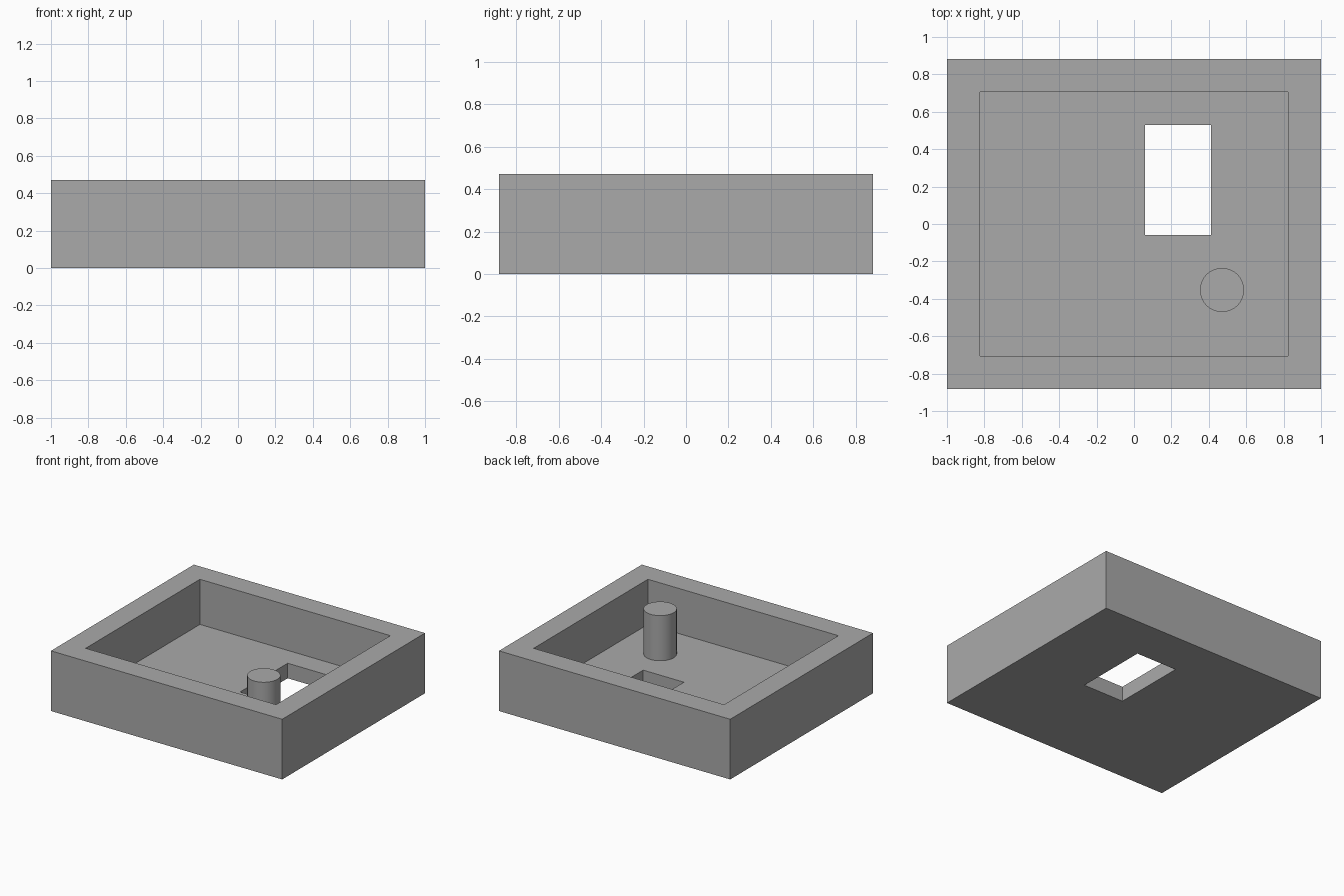
import bpy

# Remove the default cube
default = bpy.data.objects.get("Cube")
if default:
    bpy.data.objects.remove(default, do_unlink=True)

# One modelling unit; the tray is 17 x 15 x 4 units
U = 2 / 17
FLOOR = 1 * U
HEIGHT = 4 * U

grey = bpy.data.materials.new("plain grey")
grey.use_nodes = True
colour = (0.4, 0.4, 0.4, 1)
grey.diffuse_color = colour
grey.node_tree.nodes["Principled BSDF"].inputs["Base Color"].default_value = colour


def box(name, low, high):
    """Axis-aligned box between two corners."""
    centre = [(a + b) / 2 for a, b in zip(low, high)]
    bpy.ops.mesh.primitive_cube_add(size=1, location=centre)
    ob = bpy.context.object
    ob.name = name
    ob.scale = [b - a for a, b in zip(low, high)]
    bpy.ops.object.transform_apply(location=True, rotation=False, scale=True)
    ob.data.materials.append(grey)
    return ob


def cut(target, cutter):
    """Subtract the cutter from the target, then discard it."""
    mod = target.modifiers.new("cut", "BOOLEAN")
    mod.operation = "DIFFERENCE"
    mod.solver = "EXACT"
    mod.object = cutter
    bpy.context.view_layer.objects.active = target
    bpy.ops.object.modifier_apply(modifier=mod.name)
    bpy.data.objects.remove(cutter, do_unlink=True)


# Open tray: solid block, hollowed from above, with a window through the floor
tray = box("tray", (-8.5 * U, -7.5 * U, 0), (8.5 * U, 7.5 * U, HEIGHT))
cut(tray, box("pocket_cutter", (-7 * U, -6 * U, FLOOR), (7 * U, 6 * U, HEIGHT + U)))
cut(tray, box("window_cutter", (0.5 * U, -0.5 * U, -U), (3.5 * U, 4.5 * U, 2 * U)))

# Round post standing on the floor, level with the rim
bpy.ops.mesh.primitive_cylinder_add(
    vertices=64, radius=U, depth=HEIGHT - FLOOR,
    location=(4 * U, -3 * U, (HEIGHT + FLOOR) / 2))
post = bpy.context.object
post.name = "post"
post.data.materials.append(grey)
bpy.ops.object.shade_smooth_by_angle()
